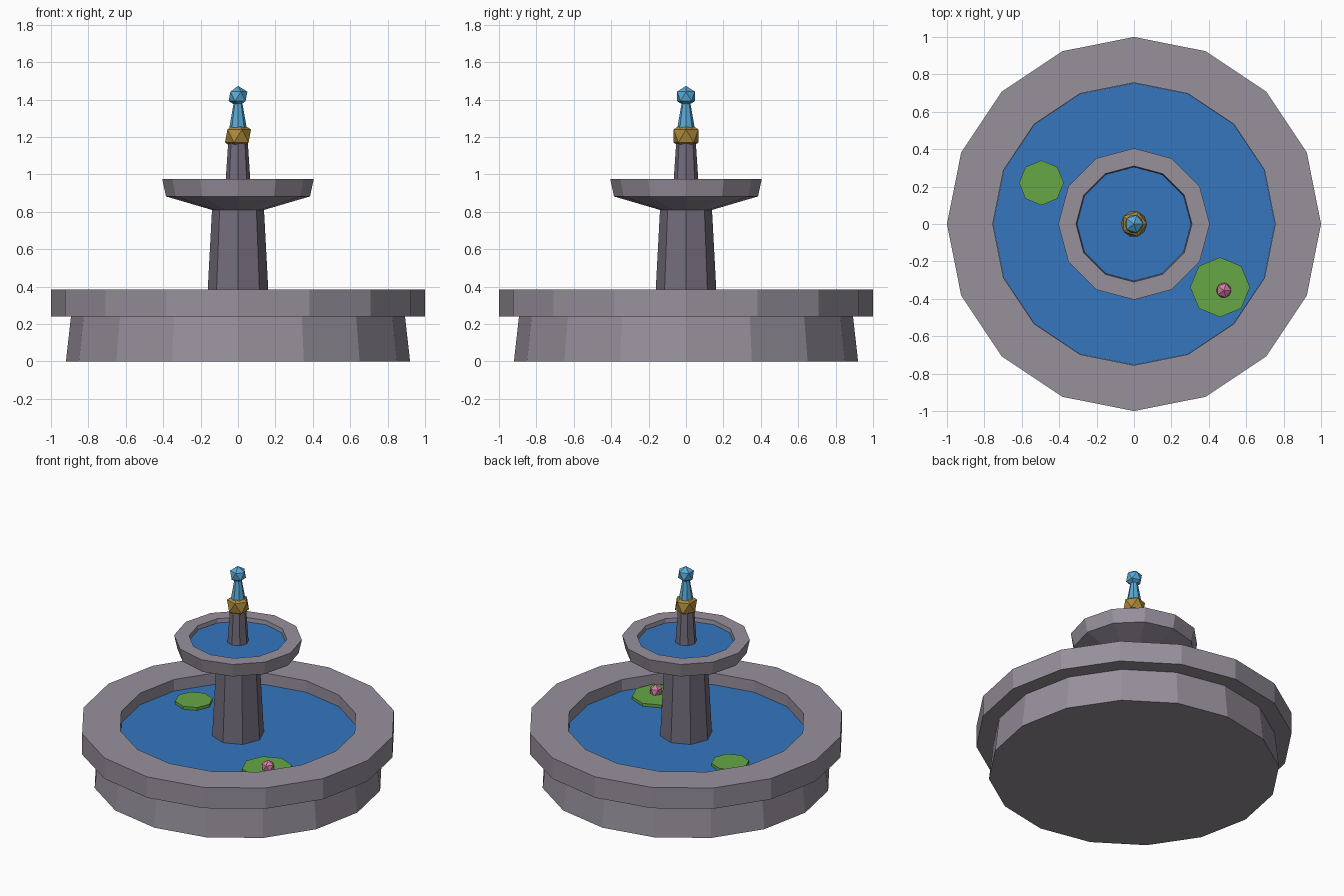
import bpy, bmesh
from math import cos, sin, pi

if "Cube" in bpy.data.objects:
    bpy.data.objects.remove(bpy.data.objects["Cube"])


def material(name, r, g, b):
    m = bpy.data.materials.new(name)
    m.diffuse_color = (r, g, b, 1)
    m.use_nodes = True
    m.node_tree.nodes["Principled BSDF"].inputs["Base Color"].default_value = m.diffuse_color
    return m


STONE = material("stone", 0.31, 0.28, 0.33)
DARK = material("dark_stone", 0.17, 0.15, 0.20)
WATER = material("water", 0.035, 0.18, 0.52)
JET = material("jet", 0.10, 0.40, 0.68)
GOLD = material("gold", 0.42, 0.25, 0.04)
LEAF = material("leaf", 0.13, 0.39, 0.06)
PINK = material("pink", 0.65, 0.20, 0.38)


def finish(name, bm, mat, loc):
    bmesh.ops.recalc_face_normals(bm, faces=bm.faces[:])
    mesh = bpy.data.meshes.new(name)
    bm.to_mesh(mesh)
    bm.free()
    mesh.materials.append(mat)
    ob = bpy.data.objects.new(name, mesh)
    ob.location = loc
    bpy.context.collection.objects.link(ob)
    return ob


def lathe(name, profile, sides, mat, loc=(0, 0, 0)):
    """Faceted solid of revolution; both ends of the profile are capped."""
    bm = bmesh.new()
    rings = [[bm.verts.new((r * cos(2 * pi * i / sides), r * sin(2 * pi * i / sides), z))
              for i in range(sides)] for r, z in profile]
    for a, b in zip(rings, rings[1:]):
        for i in range(sides):
            j = (i + 1) % sides
            bm.faces.new((a[i], a[j], b[j], b[i]))
    bm.faces.new(rings[0])
    bm.faces.new(rings[-1])
    return finish(name, bm, mat, loc)


def gem(name, radius, mat, loc):
    bm = bmesh.new()
    bmesh.ops.create_icosphere(bm, subdivisions=1, radius=radius)
    return finish(name, bm, mat, loc)


# Lower basin with overhanging rim, and its pool
lathe("basin", [(0.92, 0), (0.893, 0.24), (1, 0.24), (1, 0.385),
                (0.755, 0.385), (0.755, 0.22)], 16, STONE)
lathe("pool_water", [(0.754, 0.24), (0.754, 0.305)], 16, WATER)

# Column and upper bowl
lathe("column", [(0.17, 0.23), (0.138, 0.83)], 8, DARK)
lathe("upper_bowl", [(0.14, 0.81), (0.385, 0.882), (0.405, 0.975),
                     (0.31, 0.975), (0.30, 0.90)], 12, STONE)
lathe("upper_water", [(0.30, 0.91), (0.305, 0.948)], 12, WATER)

# Spout: stem, gold collar, water jet and droplet
lathe("stem", [(0.069, 0.92), (0.05, 1.21)], 8, DARK)
gem("collar", 0.078, GOLD, (0, 0, 1.205))
lathe("water_jet", [(0.053, 1.21), (0.02, 1.40)], 8, JET)
gem("droplet", 0.056, JET, (0, 0, 1.417))

# Lily pads and flower
lathe("small_lily_pad", [(0.12, 0.295), (0.12, 0.325)], 8, LEAF, (-0.495, 0.22, 0))
lathe("large_lily_pad", [(0.16, 0.295), (0.16, 0.325)], 8, LEAF, (0.46, -0.338, 0))
gem("flower", 0.045, PINK, (0.48, -0.355, 0.34))
